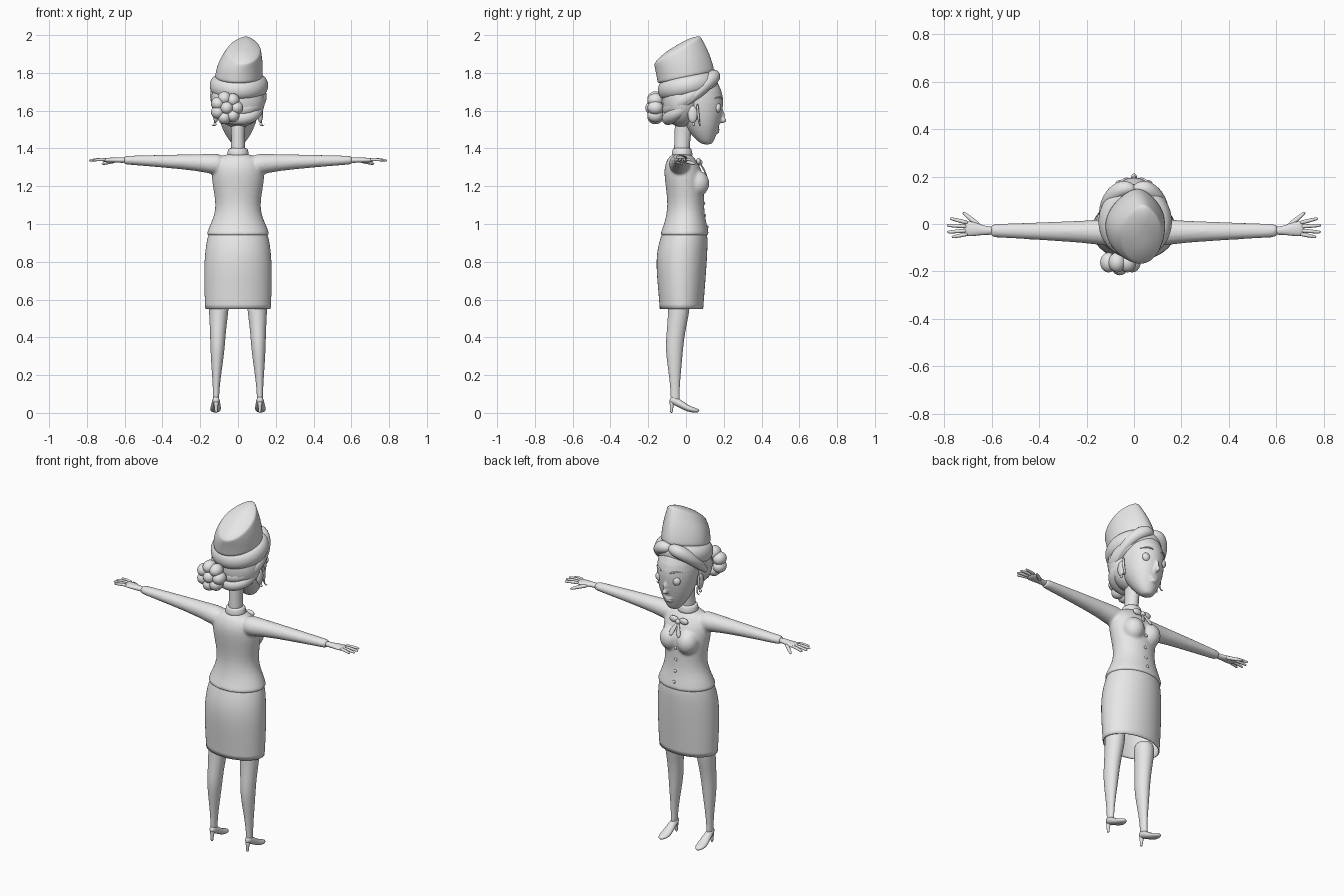
import bpy, bmesh, math
from mathutils import Vector, Matrix

cube = bpy.data.objects.get("Cube")
if cube:
    bpy.data.objects.remove(cube, do_unlink=True)

grey = bpy.data.materials.new("plain_grey")
grey.use_nodes = True
grey.diffuse_color = (.8, .8, .8, 1)
grey.node_tree.nodes["Principled BSDF"].inputs["Base Color"].default_value = (.8, .8, .8, 1)

X, Y, Z = Vector((1, 0, 0)), Vector((0, 1, 0)), Vector((0, 0, 1))
SIDES = (("left", 1), ("right", -1))


def bridge(bm, rings, closed=False, caps=True):
    n = len(rings[0])
    pairs = list(zip(rings, rings[1:]))
    if closed:
        pairs.append((rings[-1], rings[0]))
    for a, b in pairs:
        for i in range(n):
            j = (i + 1) % n
            bm.faces.new((a[i], a[j], b[j], b[i]))
    if caps and not closed:
        bm.faces.new(rings[0][::-1])
        bm.faces.new(rings[-1])


def sweep(bm, path, radii, ref=Z, axis=None, n=12, closed=False, caps=True):
    """Elliptical rings along a path; each radius is (sideways, along ref)."""
    pts = [Vector(p) for p in path]
    rings = []
    for i, p in enumerate(pts):
        if closed:
            t = pts[(i + 1) % len(pts)] - pts[i - 1]
        else:
            t = pts[min(i + 1, len(pts) - 1)] - pts[max(i - 1, 0)]
        t = axis or t.normalized()
        side = ref.cross(t).normalized()
        up = t.cross(side)
        r = radii[i] if isinstance(radii, list) else radii
        a, b = r if isinstance(r, tuple) else (r, r)
        ring = []
        for k in range(n):
            ang = math.tau * k / n
            ring.append(bm.verts.new(p + side * a * math.cos(ang) + up * b * math.sin(ang)))
        rings.append(ring)
    bridge(bm, rings, closed, caps)


def upright(bm, rows, n=24, caps=True):
    """Horizontal rings from rows of (height, half width, back, front)."""
    sweep(bm, [(0, (b + f) / 2, z) for z, w, b, f in rows],
          [(w, (f - b) / 2) for z, w, b, f in rows], ref=Y, axis=Z, n=n, caps=caps)


def ball(bm, centre, radii):
    m = Matrix.Translation(centre) @ Matrix.Diagonal((*radii, 1))
    bmesh.ops.create_uvsphere(bm, u_segments=20, v_segments=12, radius=1, matrix=m)


def finish(name, bm, levels=1, voxel=0, smooth=0):
    bmesh.ops.recalc_face_normals(bm, faces=bm.faces)
    mesh = bpy.data.meshes.new(name)
    for f in bm.faces:
        f.smooth = True
    bm.to_mesh(mesh)
    bm.free()
    mesh.materials.append(grey)
    obj = bpy.data.objects.new(name, mesh)
    bpy.context.collection.objects.link(obj)
    if levels:
        sub = obj.modifiers.new("round", 'SUBSURF')
        sub.levels = sub.render_levels = levels
    if voxel:
        rem = obj.modifiers.new("fuse", 'REMESH')
        rem.mode, rem.voxel_size, rem.use_smooth_shade = 'VOXEL', voxel, True
        soft = obj.modifiers.new("soften", 'SMOOTH')
        soft.factor, soft.iterations = .5, smooth
    return obj


def balls(name, items):
    bm = bmesh.new()
    for centre, radii in items:
        ball(bm, centre, radii)
    finish(name, bm, levels=0)


def tube(name, path, radii, **options):
    bm = bmesh.new()
    sweep(bm, path, radii, **options)
    finish(name, bm, levels=2)


# Jacket: torso, bust and sleeves fused together
bm = bmesh.new()
upright(bm, [(.935, .17, -.14, .124), (.945, .169, -.139, .123), (.99, .152, -.12, .113),
             (1.04, .128, -.106, .101), (1.1, .118, -.098, .096), (1.17, .129, -.104, .096),
             (1.24, .141, -.114, .094), (1.3, .14, -.117, .08), (1.345, .115, -.1, .048),
             (1.375, .06, -.075, .028)])
for side, s in SIDES:
    ball(bm, (s * .055, .058, 1.215), (.062, .067, .07))
    sweep(bm, [(s * .07, -.035, 1.315), (s * .14, -.035, 1.318), (s * .2, -.033, 1.325),
               (s * .4, -.03, 1.333), (s * .595, -.028, 1.338), (s * .605, -.028, 1.338)],
          [(.062, .06), (.058, .056), (.049, .047), (.039, .035), (.029, .024), (.029, .024)])
finish("jacket", bm, voxel=.008, smooth=5)

# Skirt, open underneath
bm = bmesh.new()
upright(bm, [(.55, .175, -.14, .092), (.65, .18, -.148, .1), (.78, .181, -.16, .11),
             (.87, .174, -.153, .115), (.94, .161, -.132, .116), (1, .14, -.11, .1)], caps=False)
skirt = finish("skirt", bm, levels=2)
cloth = skirt.modifiers.new("cloth", 'SOLIDIFY')
cloth.thickness = .005

# Collar and neck
bm = bmesh.new()
upright(bm, [(1.35, .062, -.08, .04), (1.375, .057, -.075, .034), (1.4, .052, -.07, .028),
             (1.402, .044, -.066, .024)])
finish("collar", bm)
bm = bmesh.new()
upright(bm, [(1.34, .045, -.068, .025), (1.42, .035, -.062, .018), (1.5, .035, -.06, .03),
             (1.58, .05, -.06, .06)])
finish("neck", bm)

# Neck bow and front buttons
balls("bow", [((0, .073, 1.325), (.014, .014, .016))]
      + [((s * .032, .066, 1.332), (.028, .012, .018)) for side, s in SIDES])
for side, s in SIDES:
    tube("bow_tail_" + side, [(0, .074, 1.322), (s * .015, .092, 1.295), (s * .03, .112, 1.25)],
         [(.006, .004), (.012, .004), (.016, .004)], ref=Y)
balls("buttons", [((0, y, z), (.009, .006, .009))
                  for z, y in ((1.18, .1), (1.11, .096), (1.045, .1), (.985, .113))])

for side, s in SIDES:
    # Hand with thumb and four fingers
    bm = bmesh.new()
    sweep(bm, [(s * x, y, 1.338) for x, y in ((.58, -.028), (.63, -.028), (.66, -.023),
                                              (.695, -.02), (.72, -.018))],
          [(.019, .016), (.018, .014), (.028, .014), (.034, .013), (.029, .008)])
    for base, tip, reach in ((.004, .023, .775), (-.011, -.006, .788),
                             (-.027, -.034, .787), (-.041, -.055, .768)):
        sweep(bm, [(s * .695, base, 1.34), (s * (reach + .695) / 2, (base + tip) / 2, 1.342),
                   (s * (reach - .004), tip, 1.337), (s * reach, tip, 1.336)],
              [.01, .009, .007, .004], n=8)
    sweep(bm, [(s * .645, -.012, 1.335), (s * .68, .015, 1.328), (s * .71, .04, 1.32),
               (s * .722, .051, 1.318)], [.012, .011, .009, .004], n=8)
    finish("hand_" + side, bm)

    # Leg
    rows = [(.62, .1, -.037, .056, .06), (.54, .102, -.037, .053, .058),
            (.44, .106, -.052, .043, .05), (.35, .108, -.062, .039, .048),
            (.27, .111, -.061, .032, .04), (.18, .114, -.059, .022, .029),
            (.1, .116, -.058, .016, .023), (.055, .117, -.056, .018, .026)]
    tube("leg_" + side, [(s * x, y, z) for z, x, y, a, b in rows],
         [(a, b) for z, x, y, a, b in rows], ref=Y, axis=Z, n=16)

    # Shoe with a high heel
    bm = bmesh.new()
    sweep(bm, [(s * .116, -.086, .076), (s * .116, -.07, .07), (s * .117, -.03, .048),
               (s * .118, .01, .022), (s * .12, .045, .014), (s * .121, .072, .01)],
          [(.012, .016), (.02, .024), (.024, .02), (.031, .018), (.029, .014), (.01, .008)])
    sweep(bm, [(s * .116, -.072, .065), (s * .116, -.076, .04), (s * .116, -.077, .006),
               (s * .116, -.077, 0)], [.018, .01, .007, .007], ref=Y)
    finish("shoe_" + side, bm)

# Head with nose and lips fused in
bm = bmesh.new()
upright(bm, [(1.42, .022, .09, .132), (1.435, .042, .065, .146), (1.47, .066, .03, .16),
             (1.52, .091, -.01, .177), (1.58, .108, -.05, .192), (1.64, .117, -.09, .2),
             (1.7, .117, -.11, .195), (1.78, .1, -.1, .155), (1.84, .05, -.05, .08)])
ball(bm, (0, .194, 1.55), (.014, .021, .016))
ball(bm, (0, .193, 1.575), (.009, .012, .03))
ball(bm, (0, .168, 1.502), (.03, .01, .007))
ball(bm, (0, .166, 1.488), (.024, .012, .009))
finish("head", bm, voxel=.006, smooth=3)

# Eyes, brows, ears and loose curls
for side, s in SIDES:
    balls("eye_" + side, [((s * .055, .168, 1.615), (.024, .018, .025))])
    tube("eyebrow_" + side, [(s * .025, .195, 1.662), (s * .055, .183, 1.676),
                             (s * .088, .15, 1.665)], [.005, .006, .002], n=8)
    balls("ear_" + side, [((s * .118, .035, 1.58), (.014, .026, .045)),
                          ((s * .122, .04, 1.528), (.008, .008, .009))])
    tube("loose_curl_" + side, [(s * .125, .06, 1.64), (s * .128, .065, 1.57),
                                (s * .118, .07, 1.535), (s * .132, .075, 1.515),
                                (s * .142, .07, 1.53)], [.009, .008, .006, .004, .002], n=8)
    # Wave sweeping from the parting to the temple
    tube("hair_wave_" + side, [(s * -.01, .145, 1.79), (s * .045, .158, 1.79),
                               (s * .1, .115, 1.75), (s * .13, .045, 1.68),
                               (s * .125, -.02, 1.62)], [.02, .04, .037, .026, .012])

# Hair mass and tilted rolls wrapped around it
balls("hair_back", [((0, -.02, 1.655), (.143, .108, .145))])
for name, cy, cz, rx, ry, slope, size in (
        ("hair_roll_upper", .01, 1.733, .118, .122, .19, (.04, .052)),
        ("hair_roll_middle", .015, 1.675, .113, .106, .65, (.037, .04)),
        ("hair_roll_lower", -.02, 1.61, .095, .075, .7, (.036, .036))):
    path = []
    for i in range(24):
        a = math.tau * i / 24
        y = ry * math.sin(a)
        path.append((.005 + rx * math.cos(a), cy + y, cz + slope * y))
    tube(name, path, size, closed=True)

# Bun made of curled lobes
lobes = [((-.06, -.18, 1.615), (.034, .036, .034))]
for i in range(7):
    a = math.tau * i / 7
    lobes.append(((-.06 + .052 * math.cos(a), -.162, 1.615 + .052 * math.sin(a)),
                  (.036, .042, .036)))
balls("hair_bun", lobes)

# Peaked cap: tilted rings with a narrowed front
bm = bmesh.new()
rings = []
for cx, cy, half_w, half_d, z0, slope in (
        (.004, 0, .127, .15, 1.765, .2), (.004, 0, .128, .152, 1.785, .2),
        (.012, -.018, .121, .145, 1.862, .32), (.028, -.044, .094, .126, 1.94, .57),
        (.03, -.045, .088, .122, 1.95, .58), (.033, -.045, .05, .085, 1.968, .58),
        (.034, -.045, .015, .04, 1.975, .58)):
    ring = []
    for k in range(24):
        a = math.tau * k / 24
        front = max(0, math.sin(a))
        y = cy + half_d * math.sin(a)
        x = cx + half_w * math.cos(a) * (1 - .3 * front ** 2) + .01 * front
        ring.append(bm.verts.new((x, y, z0 + slope * y)))
    rings.append(ring)
bridge(bm, rings)
finish("cap", bm, levels=2)
